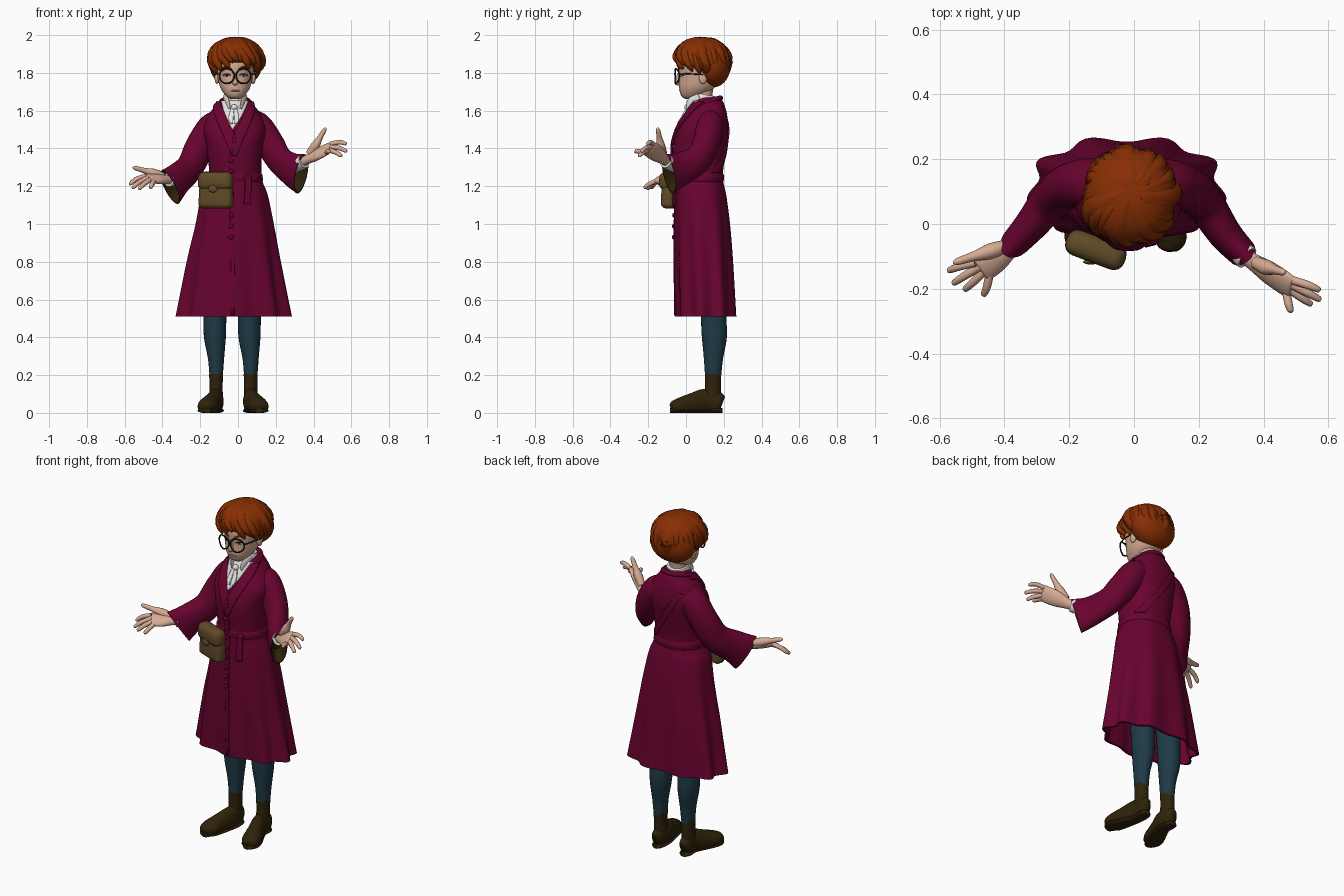
import bpy, bmesh, math, random
from mathutils import Vector, Matrix

cube = bpy.data.objects.get("Cube")
if cube:
    bpy.data.objects.remove(cube, do_unlink=True)
random.seed(4)
made = []


def material(name, r, g, b):
    m = bpy.data.materials.new(name)
    m.use_nodes = True
    m.diffuse_color = (r, g, b, 1)
    bsdf = m.node_tree.nodes["Principled BSDF"]
    bsdf.inputs["Base Color"].default_value = (r, g, b, 1)
    bsdf.inputs["Roughness"].default_value = .8
    return m


COAT = material("wine_red", .14, .001, .028)
HAIR = material("ginger", .24, .028, .001)
SKIN = material("skin", .68, .41, .3)
WHITE = material("shirt_white", .78, .76, .75)
TIGHTS = material("teal_tights", .013, .043, .062)
LEATHER = material("dark_brown", .028, .016, .003)
BAG = material("olive_leather", .12, .07, .021)
FRAME = material("frame_black", .012, .008, .006)
LIPS = material("lips", .45, .18, .13)


def finish(name, bm, *mats):
    bmesh.ops.recalc_face_normals(bm, faces=bm.faces)
    mesh = bpy.data.meshes.new(name)
    bm.to_mesh(mesh)
    bm.free()
    for m in mats:
        mesh.materials.append(m)
    obj = bpy.data.objects.new(name, mesh)
    bpy.context.collection.objects.link(obj)
    made.append(obj)
    return obj


def spline(rows, steps=6):
    """Catmull-Rom through rows of numbers."""
    out = []
    for i in range(len(rows) - 1):
        quad = [rows[max(i - 1, 0)], rows[i], rows[i + 1], rows[min(i + 2, len(rows) - 1)]]
        for k in range(steps):
            t = k / steps
            out.append([b + t * (c - a + t * (2 * a - 5 * b + 4 * c - d + t * (3 * (b - c) + d - a))) / 2
                        for a, b, c, d in zip(*quad)])
    return out + [list(rows[-1])]


def bridge(name, rings, mats, lining_from=None):
    """Skin closed rings, capping both ends."""
    bm = bmesh.new()
    loops = [[bm.verts.new(p) for p in ring] for ring in rings]
    for i, (low, high) in enumerate(zip(loops, loops[1:])):
        for k in range(len(low)):
            j = (k + 1) % len(low)
            f = bm.faces.new((low[k], low[j], high[j], high[k]))
            f.material_index = int(lining_from is not None and i >= lining_from)
    bm.faces.new(loops[0])
    bm.faces.new(loops[-1]).material_index = len(mats) - 1
    return finish(name, bm, *mats)


def section(rows, z):
    for a, b in zip(rows, rows[1:]):
        if a[0] <= z <= b[0]:
            t = (z - a[0]) / (b[0] - a[0])
            return [p + t * (q - p) for p, q in zip(a, b)]
    return rows[0] if z < rows[0][0] else rows[-1]


def surface(rows, z, angle, grow=0, fold=0):
    """Point on a body whose rows are z, x min, x max, y min, y max."""
    _, x0, x1, y0, y1 = section(rows, z)
    c, s = math.cos(angle), math.sin(angle)
    ripple = fold * max(0, 1.25 - z) * math.cos(9 * (angle - math.pi / 2))
    px = ((x1 - x0) / 2 + grow) * (1 - ripple) * math.copysign(abs(c) ** .9, c)
    py = ((y1 - y0) / 2 + grow) * (1 - ripple) * math.copysign(abs(s) ** .9, s)
    return Vector(((x0 + x1) / 2 + px, (y0 + y1) / 2 + py, z))


def on_body(rows, x, z, off=0, side=-1, fold=0):
    _, x0, x1, _, _ = section(rows, z)
    u = max(-1, min(1, (2 * x - x0 - x1) / (x1 - x0)))
    return surface(rows, z, side * math.acos(math.copysign(abs(u) ** 1.11, u)), off, fold)


def ring(rows, z, grow=0, fold=0, seg=90):
    return [surface(rows, z, math.tau * k / seg, grow, fold) for k in range(seg)]


def tube(name, pts, mat, seg=16, steps=6, level=False, lining=None, floor=None, across=None):
    """Sweep along points of x, y, z, side radius, up radius."""
    pts = spline([p if len(p) == 5 else (*p, p[3]) for p in pts], steps)
    centres = [Vector(p[:3]) for p in pts]
    rings, side = [], across
    for i, p in enumerate(pts):
        t = (centres[min(i + 1, len(pts) - 1)] - centres[max(i - 1, 0)]).normalized()
        if side is None or level:
            side = t.cross(Vector((0, 0, 1)))
            if side.length < .05:
                side = t.cross(Vector((0, 1, 0)))
        side = (side - t * side.dot(t)).normalized()
        up = side.cross(t)
        angles = [math.tau * k / seg for k in range(seg)]
        rings.append([centres[i] + side * p[3] * math.cos(a) + up * p[4] * math.sin(a) for a in angles])
    if floor is not None:
        for v in (v for r in rings for v in r):
            v.z = max(v.z, floor)
    start = len(rings) - 1
    if lining:
        for size, back in ((.93, 0), (.6, .07)):
            rings.append([centres[-1] - t * back + (v - centres[-1]) * size for v in rings[start]])
    return bridge(name, rings, [mat, lining] if lining else [mat], start if lining else None)


def blob(name, loc, size, mat):
    bm = bmesh.new()
    bmesh.ops.create_uvsphere(bm, u_segments=28, v_segments=18, radius=1,
                              matrix=Matrix.Translation(loc) @ Matrix.Diagonal((*size, 1)))
    return finish(name, bm, mat)


def patch(name, body, rows, mat, off=.006, side=-1, cols=8):
    """Thin cloth strip laid on a body, rows are z, x from, x to."""
    bm = bmesh.new()
    grid = [[bm.verts.new(on_body(body, a + (b - a) * k / cols, z, off, side, FOLD)) for k in range(cols + 1)]
            for z, a, b in spline(rows, 6)]
    for r, q in zip(grid, grid[1:]):
        for k in range(cols):
            bm.faces.new((r[k], r[k + 1], q[k + 1], q[k]))
    obj = finish(name, bm, mat)
    mod = obj.modifiers.new("thickness", 'SOLIDIFY')
    mod.thickness, mod.offset = .012, 0
    return obj


def box(name, loc, size, turn, mat, bevel, flare=1):
    """Rounded box whose bottom is wider by flare."""
    bm = bmesh.new()
    bmesh.ops.create_cube(bm, size=1)
    for v in bm.verts:
        if v.co.z < 0:
            v.co.x *= flare
            v.co.y *= flare
    bm.transform(Matrix.Translation(loc) @ Matrix.Rotation(turn, 4, 'Z') @ Matrix.Diagonal((*size, 1)))
    bmesh.ops.bevel(bm, geom=bm.edges[:], offset=bevel, segments=4, profile=.5, affect='EDGES')
    return finish(name, bm, mat)


# Coat body with a hollow, rippled skirt
FOLD = .09
coat = spline([(.51, -.315, .27, -.048, .264), (.8, -.265, .22, -.056, .25), (1, -.222, .187, -.058, .235),
               (1.15, -.195, .158, -.057, .215), (1.25, -.155, .125, -.055, .195), (1.4, -.165, .13, -.068, .213),
               (1.5, -.185, .15, -.045, .224), (1.58, -.155, .12, 0, .217), (1.64, -.105, .075, .03, .2),
               (1.67, -.08, .05, .045, .18)], 8)
shell = [ring(coat, z, -.014, FOLD) for z in (1, .8, .51)] + [ring(coat, r[0], 0, FOLD) for r in coat]
bridge("coat", shell, [COAT])
bridge("belt", [ring(coat, z, g, FOLD) for z, g in ((1.225, 0), (1.232, .005), (1.26, .005), (1.268, 0))], [COAT])
patch("belt_tail", coat, [(1.105, .03, .062), (1.18, .032, .062), (1.26, .035, .06)], COAT, .014)
blob("belt_knot", on_body(coat, .048, 1.245, .008), (.02, .012, .02), COAT)
patch("coat_placket", coat, [(.515, -.035, -.02), (1, -.04, -.015), (1.38, -.045, -.015)], COAT, -.002)
for i in range(10):
    blob("coat_button", on_body(coat, -.035, .93 + .058 * i, .005, fold=FOLD), (.012, .008, .012), COAT)
patch("back_sash", coat, [(1.27, .07, .11), (1.42, -.03, .01), (1.57, -.12, -.085)], COAT, .001, 1)

# Shirt front, lapels and collar
patch("shirt_front", coat, [(1.5, -.032, -.028), (1.57, -.065, .018), (1.65, -.085, .055)], WHITE, .004)
for s in (-1, 1):
    patch("lapel", coat, [(z, -.02 + s * a, -.02 + s * b) for z, a, b in
                          ((1.36, -.01, .012), (1.46, -.005, .05), (1.53, .025, .08), (1.6, .052, .1),
                           (1.645, .066, .09))], COAT, .009)
    tube("shirt_collar_flap", [(-.015 + s * .055, .07, 1.675, .008, .02), (-.015 + s * .042, .03, 1.645, .008, .026),
                               (-.015 + s * .03, .008, 1.61, .006, .01)], WHITE)
    patch("scarf_end", coat, [(z, -.022 + s * a, -.022 + s * b) for z, a, b in
                              ((1.53, .004, .016), (1.56, .002, .026), (1.62, -.002, .012))], WHITE, .012)
blob("scarf_knot", (-.02, .005, 1.618), (.018, .014, .016), WHITE)
tube("coat_collar", [(-.1, .04, 1.61, .01), (-.095, .1, 1.64, .012), (-.068, .16, 1.66, .014),
                     (-.015, .182, 1.667, .014), (.038, .16, 1.66, .014), (.065, .1, 1.64, .012),
                     (.07, .04, 1.61, .01)], COAT)
tube("shirt_collar", [(-.015, .095, 1.6, .075), (-.015, .095, 1.65, .068), (-.015, .1, 1.685, .06)], WHITE, 32)
tube("neck", [(-.015, .095, 1.6, .05), (-.015, .09, 1.68, .05), (-.015, .095, 1.76, .055)], SKIN, 24)

# Sleeves with wide cuffs, wrists and hands
arms = (("right", [(-.09, .12, 1.54, .07, .07), (-.14, .125, 1.5, .078, .082), (-.205, .115, 1.4, .07, .08),
                   (-.255, .075, 1.3, .062, .08), (-.315, 0, 1.24, .052, .09), (-.36, -.05, 1.195, .045, .108)],
         (-.355, -.055, 1.235), (-.5, -.11, 1.26), (-.435, -.165, 1.222),
         [(-.575, -.145, 1.21), (-.56, -.185, 1.19), (-.525, -.205, 1.185), (-.465, -.222, 1.19)],
         (-.415, -.075, 1.26), (-.558, -.12, 1.3)),
        ("left", [(.055, .12, 1.54, .07, .07), (.105, .125, 1.51, .075, .08), (.17, .105, 1.42, .068, .078),
                  (.22, .06, 1.34, .06, .078), (.28, -.03, 1.29, .052, .09), (.335, -.09, 1.265, .045, .108)],
         (.335, -.095, 1.325), (.495, -.165, 1.435), (.465, -.22, 1.365),
         [(.575, -.205, 1.425), (.577, -.235, 1.385), (.55, -.25, 1.36), (.485, -.272, 1.385)],
         (.395, -.13, 1.39), (.465, -.15, 1.51)))
for side, path, wrist, index, pinky, tips, thumb, thumb_tip in arms:
    tube(side + "_sleeve", path, COAT, 28, 6, True, LEATHER)
    w, a, b = Vector(wrist), Vector(index), Vector(pinky)
    knuckle = (a + b) / 2
    inner = Vector(path[-2][:3])
    tube(side + "_shirt_cuff", [(*inner, .03), (*w.lerp(inner, .3), .036), (*w.lerp(knuckle, .1), .038)], WHITE, 20)
    tube(side + "_palm", [(*w.lerp(inner, .2), .026), (*w.lerp(knuckle, .2), .028, .023),
                          (*w.lerp(knuckle, .6), .044, .023), (*knuckle, .045, .016),
                          (*w.lerp(knuckle, 1.06), .03, .006)], SKIN, 20, across=a - b)
    for k, tip in enumerate(tips):
        base, tip = a.lerp(b, .08 + .28 * k), Vector(tip)
        mid = base.lerp(tip, .55) + Vector((0, 0, .006))
        tube(side + "_finger", [(*base.lerp(knuckle, .2), .013), (*mid, .0125), (*base.lerp(tip, .93), .0095),
                                (*tip, .003)], SKIN, 10, 4)
    root, tip = Vector(thumb), Vector(thumb_tip)
    tube(side + "_thumb", [(*root.lerp(w, .3), .02), (*root.lerp(tip, .2), .024), (*root.lerp(tip, .55), .015),
                           (*root.lerp(tip, .9), .011), (*tip, .003)], SKIN, 12, 4)

# Legs, socks and shoes
for side, x, toe in (("right", -.116, -.162), ("left", .067, .11)):
    tube(side + "_leg", [(x, .14, .8, .075), (x - .006, .147, .5, .061, .068), (x - .006, .15, .4, .058, .066),
                         (x, .145, .28, .042, .05), (x, .143, .16, .033, .04)], TIGHTS, 24)
    tube(side + "_sock", [(x, .143, .205, .037, .043), (x, .143, .15, .035, .042), (x, .14, .06, .036, .045)],
         LEATHER, 24)
    tube(side + "_shoe", [(x, .193, .05, .016, .03), (x, .175, .055, .034, .055), (x, .11, .06, .04, .068),
                          ((x + toe) / 2, .04, .045, .046, .062), (toe, -.035, .035, .052, .045),
                          (toe, -.068, .032, .038, .032), (toe, -.082, .028, .014, .014)], LEATHER, 24, floor=0)
    tube(side + "_sole", [(x, .193, .012, .02, .013), (x, .17, .012, .037, .013), (x, .1, .012, .04, .013),
                          (toe, -.035, .012, .054, .013), (toe, -.083, .012, .02, .013)], LEATHER, 16, floor=0)

# Belt bag
turn = -.36
box("bag_body", (-.116, -.074, 1.17), (.175, .066, .175), turn, BAG, .028, 1.1)
box("bag_flap", (-.118, -.08, 1.228), (.188, .08, .098), turn, BAG, .034, 1.04)
blob("bag_clasp", (-.133, -.117, 1.187), (.024, .008, .02), BAG)

# Head and face
head = spline([(1.662, -.04, .01, -.005, .05), (1.68, -.065, .035, -.026, .09), (1.72, -.093, .063, -.036, .15),
               (1.78, -.108, .078, -.036, .19), (1.85, -.112, .082, -.04, .2), (1.92, -.095, .065, -.01, .18)])
bridge("head", [ring(head, r[0], seg=40) for r in head], [SKIN])
tube("nose", [(-.015, -.034, 1.8, .008), (-.015, -.046, 1.765, .012), (-.015, -.046, 1.748, .015),
              (-.015, -.034, 1.738, .006)], SKIN)
tube("mouth", [(*on_body(head, -.015 + d, 1.708 - abs(d) * .2), r) for d, r in
               ((-.028, .002), (-.012, .0035), (.012, .0035), (.028, .002))], LIPS, 10)
for s in (-1, 1):
    x = -.015 + s * .044
    blob("eye_white", on_body(head, x, 1.786, -.003), (.016, .006, .006), WHITE)
    blob("iris", on_body(head, x, 1.786, .001), (.006, .005, .006), FRAME)
    tube("eyelid", [(*on_body(head, x + d, z, .001), .003) for d, z in
                    ((-.02, 1.787), (0, 1.795), (.02, 1.787))], LEATHER, 8)
    tube("eyebrow", [(*on_body(head, -.015 + s * d, z), .0055) for d, z in
                     ((.018, 1.816), (.045, 1.832), (.07, 1.826))], HAIR, 8)
    blob("ear", (-.015 + s * .096, .09, 1.775), (.013, .022, .034), SKIN)
    # Round spectacles
    rim = [math.tau * k / 24 for k in range(25)]
    tube("glasses_rim", [(x + .039 * math.cos(t), -.056 + .02 * max(0, s * math.cos(t)),
                          1.783 + .039 * math.sin(t), .0042) for t in rim], FRAME, 8, 2)
    tube("glasses_temple", [(-.015 + s * .083, -.036, 1.793, .004), (-.015 + s * .1, .02, 1.795, .0035),
                            (-.015 + s * .106, .09, 1.79, .0035)], FRAME, 8)
tube("glasses_bridge", [(-.021, -.056, 1.788, .004), (-.015, -.06, 1.793, .004), (-.009, -.056, 1.788, .004)],
     FRAME, 8)

# Hair: two cores covered by uneven swept locks running from a crown set to the back
blob("hair_crown", (-.012, .085, 1.9), (.134, .143, .09), HAIR)
blob("hair_back", (-.012, .142, 1.835), (.137, .093, .112), HAIR)
centre = Vector((-.012, .085, 1.862))
crown = Vector((.02, .03, .112))
for i in range(34):
    a = math.tau * (i + random.uniform(-.3, .3)) / 34
    reach = math.radians(119 + 23 * math.sin(a) + random.uniform(-9, 9))
    thick, lift = random.uniform(.8, 1.35), random.uniform(.95, 1.05)
    sweep = .5 - .35 * math.sin(a)
    lock = []
    for t, r in ((0, .012), (.25, .02), (.5, .026), (.78, .025), (.94, .016), (1.04, .003)):
        p = reach * t
        b = a + sweep * (t - .8)
        flick = lift + .16 * max(0, t - .7)
        out = Vector((.125 * math.sin(p) * math.cos(b) * flick, .132 * math.sin(p) * math.sin(b) * flick,
                      .117 * math.cos(p)))
        lock.append((*(centre + out.lerp(crown, max(0, 1 - 3 * t))), r * thick, r * min(thick, 1)))
    tube("hair_lock", lock, HAIR, 12, 4, True)

for obj in bpy.context.selected_objects:
    obj.select_set(False)
for obj in made:
    obj.select_set(True)
bpy.context.view_layer.objects.active = made[0]
bpy.ops.object.shade_smooth_by_angle(angle=math.radians(50))
